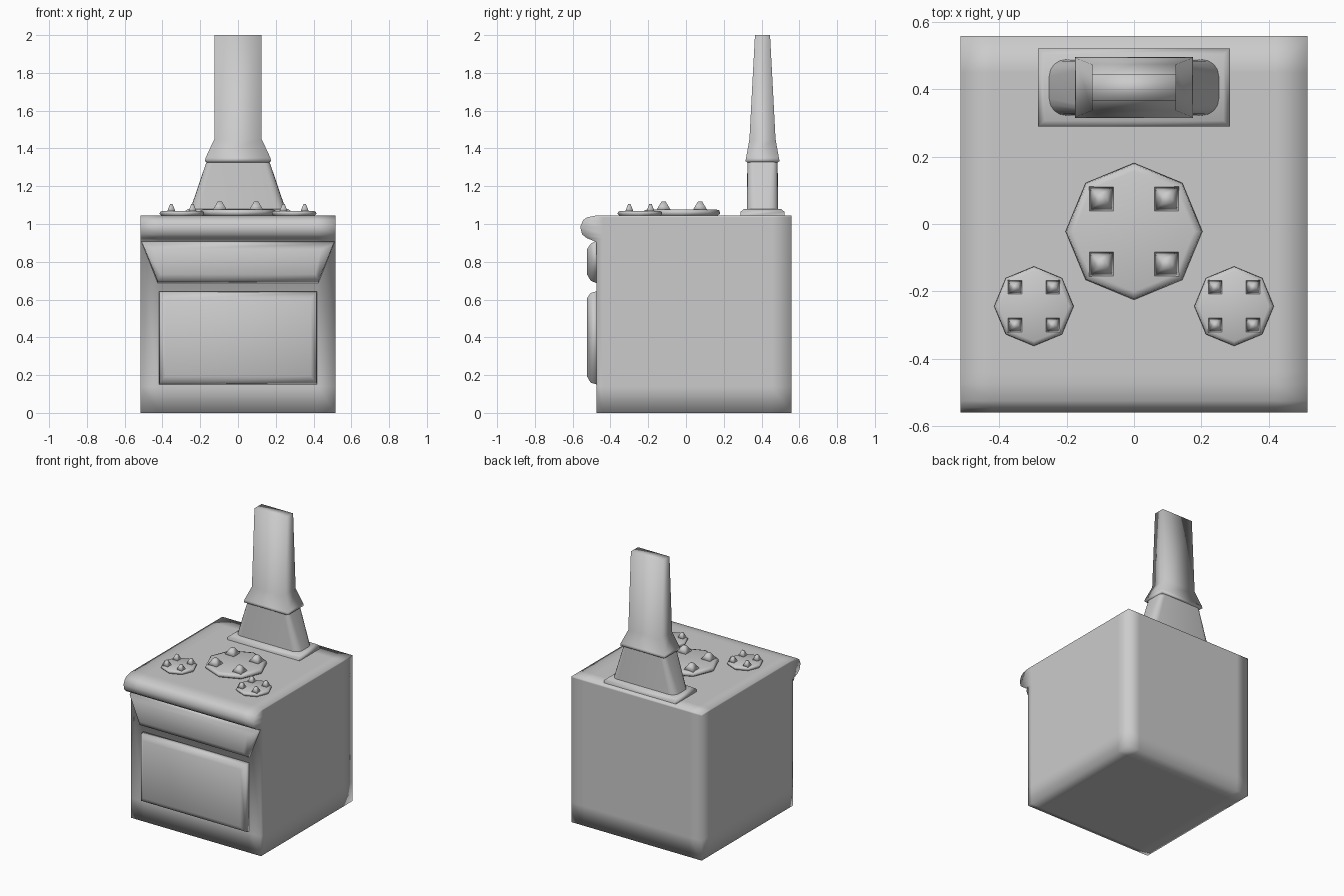
import bpy, bmesh, math
from mathutils import Vector, Matrix

cube = bpy.data.objects.get("Cube")
if cube:
    bpy.data.objects.remove(cube, do_unlink=True)

GREY = (0.6, 0.6, 0.6, 1)
mat = bpy.data.materials.new("grey_enamel")
mat.use_nodes = True
mat.diffuse_color = GREY
mat.node_tree.nodes["Principled BSDF"].inputs["Base Color"].default_value = GREY


def finish(name, bm, sharp=None):
    """Turn a bmesh into a smooth shaded object; sharp is an optional edge angle."""
    bmesh.ops.recalc_face_normals(bm, faces=bm.faces)
    for f in bm.faces:
        f.smooth = True
    if sharp:
        for e in bm.edges:
            e.smooth = len(e.link_faces) == 2 and e.calc_face_angle() < math.radians(sharp)
    mesh = bpy.data.meshes.new(name)
    bm.to_mesh(mesh)
    bm.free()
    mesh.materials.append(mat)
    obj = bpy.data.objects.new(name, mesh)
    bpy.context.collection.objects.link(obj)
    return obj


def loft(bm, rings):
    """Skin a list of closed rings and cap both ends."""
    loops = [[bm.verts.new(p) for p in ring] for ring in rings]
    for a, b in zip(loops, loops[1:]):
        for i in range(len(a)):
            j = (i + 1) % len(a)
            bm.faces.new((a[i], a[j], b[j], b[i]))
    bm.faces.new(loops[0][::-1])
    bm.faces.new(loops[-1])


def rounded(hx, hy, z, r=0, cy=0.405, steps=4):
    """Horizontal rectangle with optional rounded corners."""
    if not r:
        return [(x * hx, cy + y * hy, z) for x, y in ((1, 1), (-1, 1), (-1, -1), (1, -1))]
    pts = []
    for k, (sx, sy) in enumerate(((1, 1), (-1, 1), (-1, -1), (1, -1))):
        for s in range(steps + 1):
            a = math.pi / 2 * (k + s / steps)
            pts.append((sx * (hx - r) + r * math.cos(a), cy + sy * (hy - r) + r * math.sin(a), z))
    return pts


# Body: a box with support cuts, its front top edge swollen into a rounded lip
bm = bmesh.new()
bmesh.ops.create_cube(bm, size=1, matrix=Matrix.Translation((0, 0.0415, 0.5225))
                      @ Matrix.Diagonal((1.03, 1.033, 1.045, 1)))
lip = {0.905: -0.475, 0.925: -0.525, 0.945: -0.55, 0.985: -0.56, 1.02: -0.545, 1.035: -0.525}
cuts = [((0, 0, z), (0, 0, 1)) for z in [0.14, *lip]]
cuts += [((x, 0, 0), (1, 0, 0)) for x in (-0.42, 0.42)]
cuts += [((0, y, 0), (0, 1, 0)) for y in (-0.44, 0.45)]
for co, no in cuts:
    bmesh.ops.bisect_plane(bm, geom=bm.verts[:] + bm.edges[:] + bm.faces[:], plane_co=co, plane_no=no)
for v in bm.verts:
    if v.co.y < -0.47:
        for z, y in lip.items():
            if abs(v.co.z - z) < 0.001:
                v.co.y = y
finish("stove_body", bm)


# Front panels: raised pads with soft borders
def panel(name, layers, sharp=None):
    bm = bmesh.new()
    loft(bm, [[(-bot, y, z0), (bot, y, z0), (top, y, z1), (-top, y, z1)]
              for y, bot, top, z0, z1 in layers])
    finish(name, bm, sharp)


panel("oven_door", [(-0.47, 0.42, 0.42, 0.15, 0.645), (-0.505, 0.415, 0.415, 0.16, 0.635),
                    (-0.525, 0.385, 0.385, 0.195, 0.605)])
panel("upper_drawer", [(-0.47, 0.425, 0.515, 0.685, 0.915), (-0.505, 0.425, 0.505, 0.70, 0.895),
                       (-0.525, 0.41, 0.44, 0.735, 0.865)])


# Burners: eight sided plates with four pointed studs
def burner(name, x, y, r, top, peak):
    bm = bmesh.new()

    def ring(radius, z):
        return [(x + radius * math.cos(i * math.pi / 4), y + radius * math.sin(i * math.pi / 4), z)
                for i in range(8)]

    loft(bm, [ring(r * 0.9, 1.04), ring(r, 1.055), ring(r * 0.98, top - 0.006), ring(r * 0.88, top)])
    bmesh.ops.poke(bm, faces=[f for f in bm.faces if len(f.verts) == 8])
    off, h = r * 0.475, r * 0.19
    for sx in (-1, 1):
        for sy in (-1, 1):
            cx, cy = x + sx * off, y + sy * off
            loft(bm, [[(cx + a * s, cy + b * s, z)
                       for a, b in ((1, 1), (-1, 1), (-1, -1), (1, -1))]
                      for s, z in ((h, top - 0.005), (h * 0.3, peak))])
    finish(name, bm)


burner("large_burner", 0, -0.022, 0.203, 1.078, 1.118)
burner("left_burner", 0.297, -0.244, 0.118, 1.07, 1.105)
burner("right_burner", -0.297, -0.244, 0.118, 1.07, 1.105)


# Chimney: base plate, tapering hood and flared flue
def stack(name, sections, sharp):
    bm = bmesh.new()
    loft(bm, [rounded(*s) for s in sections])
    finish(name, bm, sharp)


stack("chimney_base", [(0.285, 0.116, 1.04), (0.285, 0.116, 1.065), (0.265, 0.098, 1.08)], 60)
stack("chimney_hood", [(0.255, 0.083, 1.07, 0.05), (0.165, 0.08, 1.335, 0.03)], 40)
stack("chimney_flue", [(0.16, 0.078, 1.325), (0.175, 0.09, 1.333), (0.172, 0.087, 1.35),
                       (0.125, 0.069, 1.45), (0.125, 0.04, 2.0)], 100)
